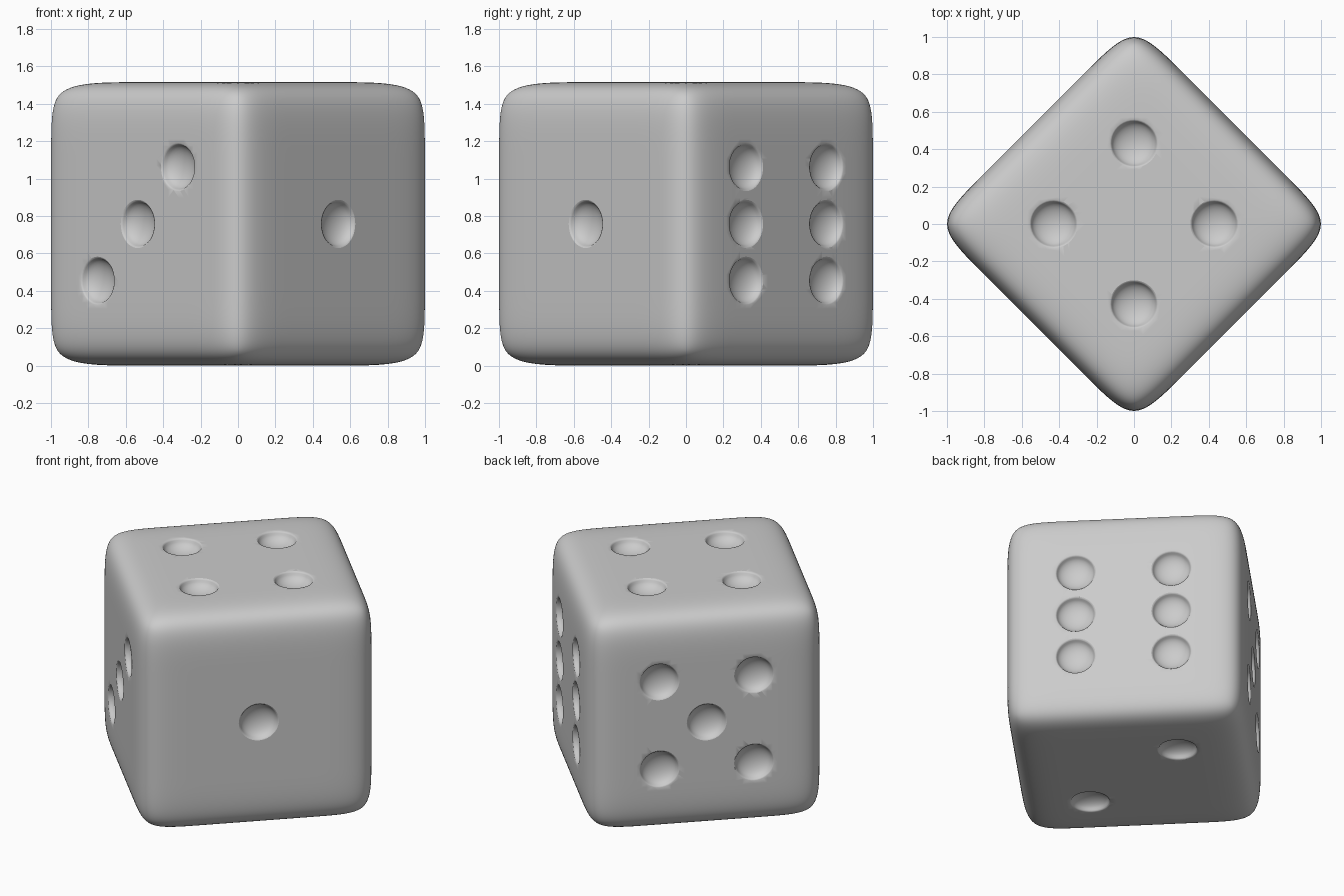
import bpy, bmesh, math
from mathutils import Vector, Matrix

if "Cube" in bpy.data.objects:
    bpy.data.objects.remove(bpy.data.objects["Cube"])

H = 0.758      # half side of the cube
LOOP = 0.31    # distance of support loops from the edges
G = 0.304      # pip spacing
R, DEPTH = 0.12, 0.066

# rounded cube: box with support loops, smoothed by subdivision
bm = bmesh.new()
bmesh.ops.create_cube(bm, size=2 * H)
for axis in range(3):
    for s in (-1, 1):
        n = Vector((0, 0, 0))
        n[axis] = s
        bmesh.ops.bisect_plane(bm, geom=bm.verts[:] + bm.edges[:] + bm.faces[:],
                               plane_co=n * (H - LOOP), plane_no=n)
me = bpy.data.meshes.new("die")
bm.to_mesh(me)
bm.free()
die = bpy.data.objects.new("die", me)
bpy.context.collection.objects.link(die)

# pip cutter profile: shallow bowl with a softly flared rim
profile = [(0, 0.03), (R + 0.012, 0.03), (R + 0.009, 0.0), (R + 0.003, -0.003)]
for i in range(9):
    a = math.radians(8 + 82 * i / 8)
    profile.append((R * math.cos(a) if i < 8 else 0, -DEPTH * math.sin(a)))


def add_pip(bm, matrix, seg=40):
    rings = []
    for r, z in profile:
        count = seg if r > 0 else 1
        rings.append([bm.verts.new(matrix @ Vector((r * math.cos(2 * math.pi * k / seg),
                                                    r * math.sin(2 * math.pi * k / seg), z)))
                      for k in range(count)])
    for a, b in zip(rings, rings[1:]):
        for k in range(seg):
            j = (k + 1) % seg
            quad = [a[k % len(a)], b[k % len(b)], b[j % len(b)], a[j % len(a)]]
            bm.faces.new(list(dict.fromkeys(quad)))


# pips per face: outward normal and in-plane positions along the other two axes
corners = [(-G, -G), (-G, G), (G, -G), (G, G)]
faces = [
    ((0, -1, 0), [(0, 0)]),
    ((0, 0, -1), [(G, G), (-G, -G)]),
    ((-1, 0, 0), [(-G, G), (0, 0), (G, -G)]),
    ((0, 0, 1), corners),
    ((0, 1, 0), corners + [(0, 0)]),
    ((1, 0, 0), corners + [(-G, 0), (G, 0)]),
]
bm = bmesh.new()
for normal, spots in faces:
    n = Vector(normal)
    free = [i for i in range(3) if normal[i] == 0]
    for uv in spots:
        pos = n * H
        for i, c in zip(free, uv):
            pos[i] = c
        add_pip(bm, Matrix.Translation(pos) @ n.to_track_quat('Z', 'Y').to_matrix().to_4x4())
bmesh.ops.recalc_face_normals(bm, faces=bm.faces[:])
me = bpy.data.meshes.new("pip_cutter")
bm.to_mesh(me)
bm.free()
cutter = bpy.data.objects.new("pip_cutter", me)
cutter.hide_render = True
bpy.context.collection.objects.link(cutter)

# smooth the body, carve the pips
bpy.context.view_layer.objects.active = die
die.select_set(True)
sub = die.modifiers.new("rounding", 'SUBSURF')
sub.levels = sub.render_levels = 4
cut = die.modifiers.new("pips", 'BOOLEAN')
cut.object = cutter
cut.operation = 'DIFFERENCE'
cut.solver = 'EXACT'
for name in ("rounding", "pips"):
    bpy.ops.object.modifier_apply(modifier=name)
bpy.data.objects.remove(cutter)
bpy.ops.object.shade_smooth_by_angle(angle=math.radians(40))

# stand it on the ground, turned corner-on to the front
die.rotation_euler.z = math.radians(45)
die.location.z = H
